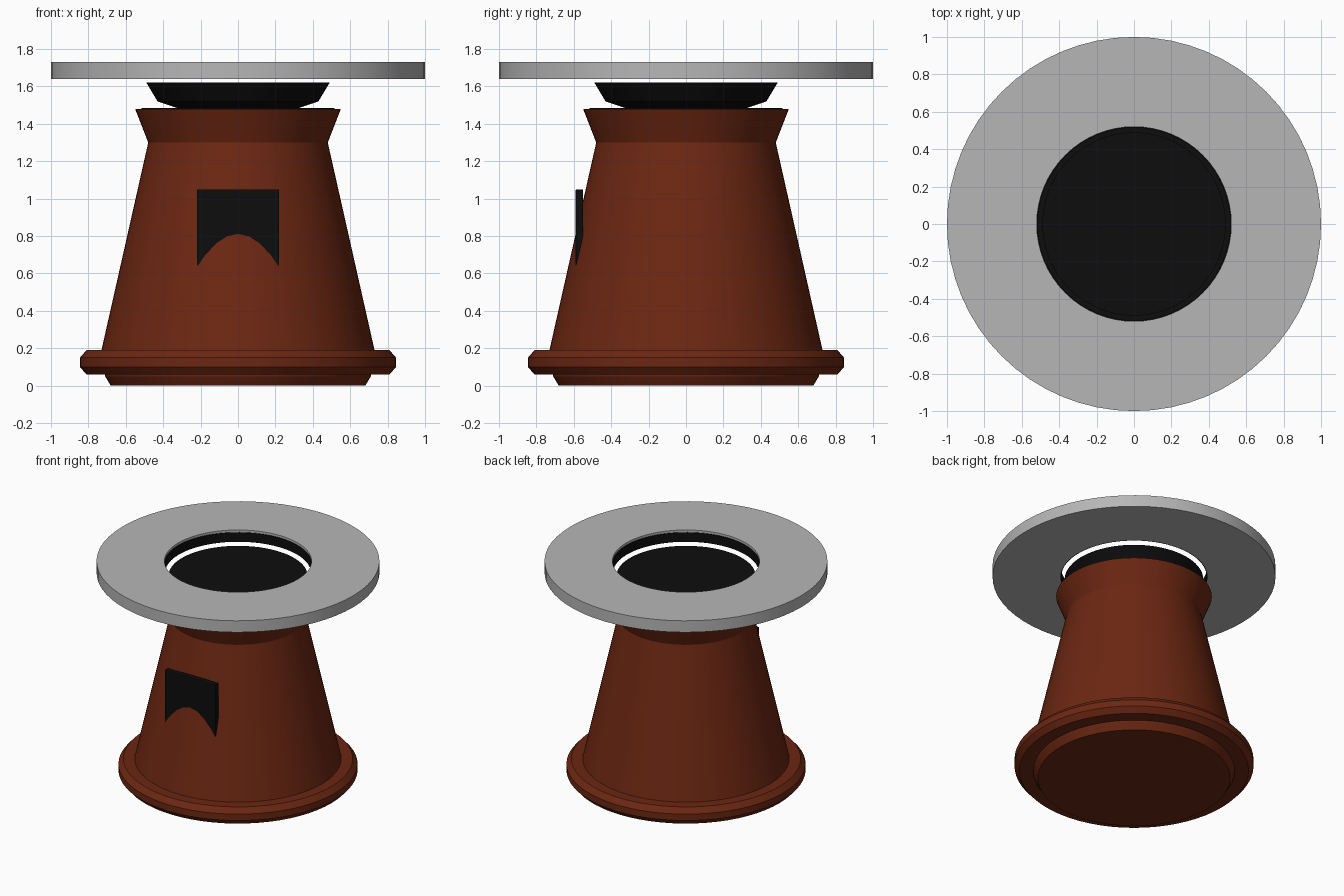
import bpy
import math

cube = bpy.data.objects.get("Cube")
if cube:
    bpy.data.objects.remove(cube, do_unlink=True)

SEGMENTS = 64


def material(name, rgb):
    mat = bpy.data.materials.new(name)
    mat.use_nodes = True
    color = (*rgb, 1)
    mat.diffuse_color = color
    mat.node_tree.nodes["Principled BSDF"].inputs["Base Color"].default_value = color
    return mat


brown = material("rust brown", (0.15, 0.02, 0.006))
black = material("soot black", (0.004, 0.004, 0.004))
grey = material("plain grey", (0.47, 0.47, 0.47))


def lathe(name, profile, mat, closed=False):
    """Spin a (radius, height) profile about z; open profiles get end caps."""
    verts, faces = [], []
    for r, z in profile:
        for i in range(SEGMENTS):
            a = math.tau * i / SEGMENTS
            verts.append((r * math.cos(a), r * math.sin(a), z))
    rows = len(profile)
    for k in range(rows if closed else rows - 1):
        low, high = k * SEGMENTS, (k + 1) % rows * SEGMENTS
        for i in range(SEGMENTS):
            j = (i + 1) % SEGMENTS
            faces.append((low + i, low + j, high + j, high + i))
    if not closed:
        faces.append(tuple(reversed(range(SEGMENTS))))
        faces.append(tuple(range((rows - 1) * SEGMENTS, rows * SEGMENTS)))
    mesh = bpy.data.meshes.new(name)
    mesh.from_pydata(verts, [], faces)
    mesh.materials.append(mat)
    obj = bpy.data.objects.new(name, mesh)
    bpy.context.collection.objects.link(obj)
    bpy.ops.object.select_all(action="DESELECT")
    obj.select_set(True)
    bpy.context.view_layer.objects.active = obj
    bpy.ops.object.shade_smooth_by_angle(angle=math.radians(20))
    return obj


# Tapered body with a flared mouth
lathe("body", [(0.68, 0), (0.71, 0.05), (0.73, 0.19), (0.48, 1.30), (0.55, 1.48)], brown)

# Chamfered band around the foot
lathe("foot_band", [(0.70, 0.06), (0.81, 0.06), (0.845, 0.10), (0.845, 0.15),
                    (0.81, 0.19), (0.70, 0.19)], brown, closed=True)

# Dark opening in the mouth and the bowl above it
lathe("mouth_opening", [(0.515, 1.475), (0.515, 1.484)], black)
lathe("bowl", [(0.31, 1.48), (0.43, 1.52), (0.49, 1.62)], black)

# Wide flat brim with a dark lining in its hole
lathe("brim", [(0.52, 1.64), (1.0, 1.64), (1.0, 1.73), (0.52, 1.73)], grey, closed=True)
lathe("brim_lining", [(0.515, 1.64), (0.521, 1.64), (0.521, 1.712), (0.515, 1.712)],
      black, closed=True)

# Flat plate sunk into the sloping front
bpy.ops.mesh.primitive_cube_add(size=1, location=(0, -0.57, 0.83))
plate = bpy.context.object
plate.name = "front_plate"
plate.scale = (0.44, 0.04, 0.44)
bpy.ops.object.transform_apply(location=False, rotation=False, scale=True)
plate.data.materials.append(black)
bevel = plate.modifiers.new("soft_edges", "BEVEL")
bevel.width = 0.006
bevel.segments = 2
